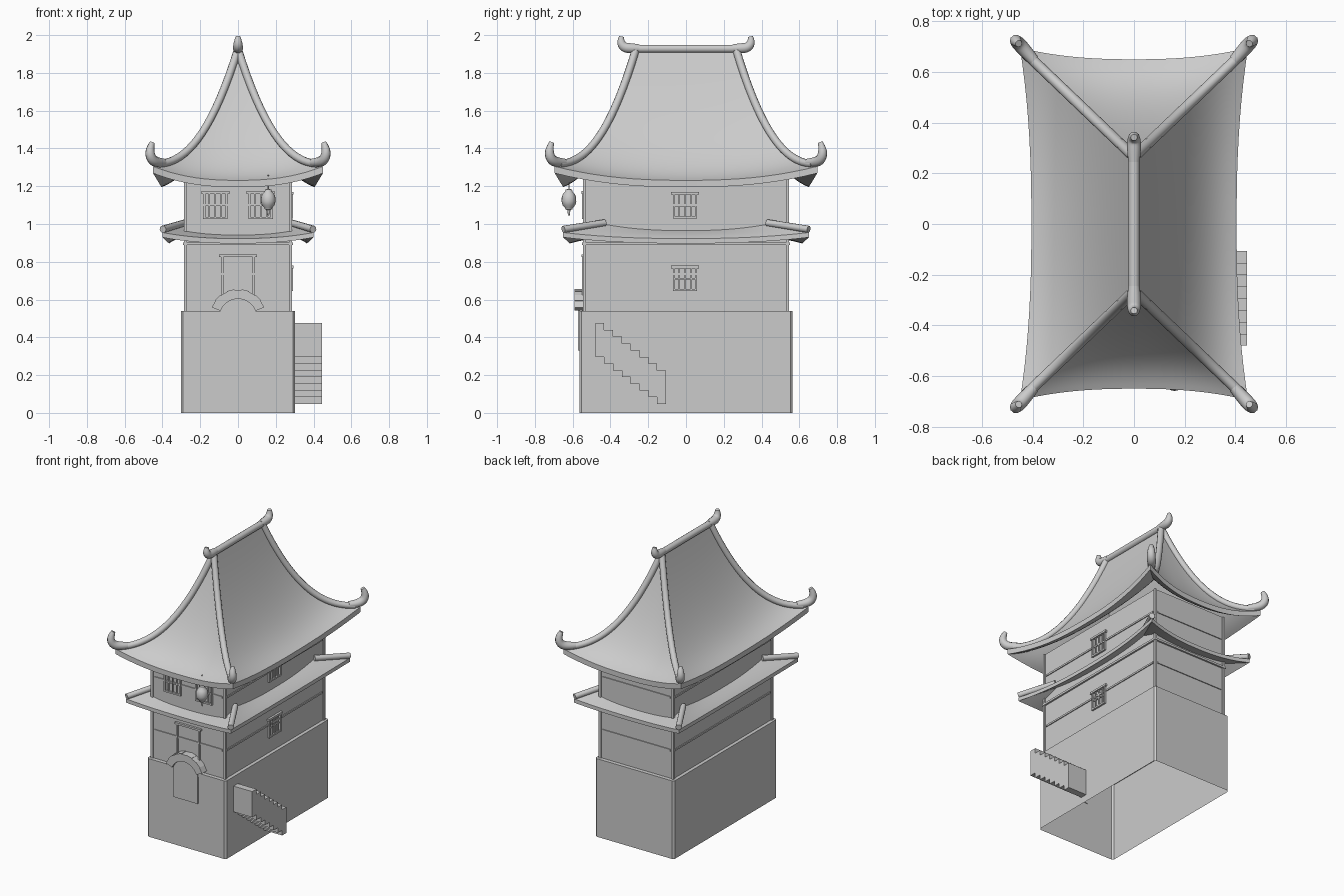
import bpy, bmesh, math
from mathutils import Vector

if "Cube" in bpy.data.objects:
    bpy.data.objects.remove(bpy.data.objects["Cube"])


def finish(name, bm, angle=35):
    bmesh.ops.recalc_face_normals(bm, faces=bm.faces)
    me = bpy.data.meshes.new(name)
    bm.to_mesh(me)
    bm.free()
    for p in me.polygons:
        p.use_smooth = True
    me.set_sharp_from_angle(angle=math.radians(angle))
    ob = bpy.data.objects.new(name, me)
    bpy.context.collection.objects.link(ob)
    return ob


def add_box(bm, x0, x1, y0, y1, z0, z1):
    vs = bmesh.ops.create_cube(bm, size=1)['verts']
    for v in vs:
        v.co = Vector((x0 + (v.co.x + .5) * (x1 - x0), y0 + (v.co.y + .5) * (y1 - y0),
                       z0 + (v.co.z + .5) * (z1 - z0)))


def boxes(name, items):
    bm = bmesh.new()
    for b in items:
        add_box(bm, *b)
    return finish(name, bm)


def tube(name, pts, radii, nurbs=False):
    cu = bpy.data.curves.new(name, 'CURVE')
    cu.dimensions = '3D'
    cu.bevel_depth = 1
    cu.bevel_resolution = 3
    cu.use_fill_caps = True
    sp = cu.splines.new('NURBS' if nurbs else 'POLY')
    sp.points.add(len(pts) - 1)
    for p, co, r in zip(sp.points, pts, radii):
        p.co = (*co, 1)
        p.radius = r
    if nurbs:
        sp.order_u = 3
        sp.use_endpoint_u = True
        sp.resolution_u = 4
    sp.use_smooth = True
    ob = bpy.data.objects.new(name, cu)
    bpy.context.collection.objects.link(ob)
    return ob


def hip_roof(name, hip, sag, inset, thick, rows, n=20):
    """Sweeps rings from the inner edge to the eave and back underneath."""
    bm = bmesh.new()
    signs = [(-1, -1), (1, -1), (1, 1), (-1, 1)]
    ts = [i / rows for i in range(rows + 1)]
    rings = []
    for t, dz in [(t, 0) for t in ts] + [(t, -thick) for t in reversed(ts)]:
        x, y, z = hip(t)
        ring = []
        for k in range(4):
            a, b = signs[k], signs[(k + 1) % 4]
            for i in range(n):
                u = i / n
                w = 1 - abs(2 * u - 1) ** 2.4          # 1 mid-side, 0 at the corner
                push = inset * t * t * w
                px = (a[0] + (b[0] - a[0]) * u) * x
                py = (a[1] + (b[1] - a[1]) * u) * y
                if k % 2 == 0:
                    py -= a[1] * push
                else:
                    px -= a[0] * push
                ring.append(bm.verts.new((px, py, z + dz - sag(t) * w)))
        rings.append(ring)
    m = 4 * n
    for r0, r1 in zip(rings, rings[1:]):
        for i in range(m):
            j = (i + 1) % m
            bm.faces.new((r0[i], r1[i], r1[j], r0[j]))
    bmesh.ops.remove_doubles(bm, verts=bm.verts, dist=1e-4)
    return finish(name, bm, 40)


# stone base, chamfered corners, open underneath
bm = bmesh.new()
add_box(bm, -.302, .302, -.565, .565, 0, .54)
up = [e for e in bm.edges if abs(e.verts[0].co.z - e.verts[1].co.z) > .1]
bmesh.ops.bevel(bm, geom=up, offset=.012, segments=1, affect='EDGES')
bmesh.ops.delete(bm, geom=[f for f in bm.faces if f.normal.z < -.9 or
                           all(v.co.z < .01 for v in f.verts)], context='FACES')
finish("stone_base", bm)

# two storeys: walls, corner posts and rails
WX, WY = .278, .538
for name, z0, z1, zr in (("lower", .54, .93, .735), ("upper", .92, 1.26, 1.10)):
    boxes(name + "_walls", [(-WX, WX, -WY, WY, z0, z1)])
    posts = []
    for sx in (-1, 1):
        for sy in (-1, 1):
            posts.append((sx * .278 - .008, sx * .278 + .008,
                          sy * .538 - .008, sy * .538 + .008, z0, z1))
    boxes(name + "_corner_posts", posts)
    rails = [(-.26, .26, -WY - .006, WY + .006, zr - .006, zr + .006),
             (-WX - .006, WX + .006, -.52, .52, zr - .006, zr + .006)]
    if name == "lower":
        rails.append((-.29, .29, -.55, .55, .888, .902))
    boxes(name + "_rails", rails)


# lattice windows, on the front and the right side
def window(name, c, z0, z1, front, half=.064):
    bars = [(-half, -half + .011, z0, z1, .012), (half - .011, half, z0, z1, .012),
            (-half, half, z0, z0 + .011, .012), (-half - .01, half + .01, z1 - .01, z1 + .004, .015),
            (-half, half, (z0 + z1) / 2 - .004, (z0 + z1) / 2 + .004, .008)]
    for i in range(3):
        u = (i - 1) * half * .5
        bars.append((u - .0035, u + .0035, z0, z1, .009))
    out = []
    for a, b, za, zb, d in bars:
        if front:
            out.append((c + a, c + b, -WY - d, -WY + .003, za, zb))
        else:
            out.append((WX - .003, WX + d, c + a, c + b, za, zb))
    boxes(name, out)


window("front_window_left", -.12, 1.026, 1.17, True)
window("front_window_right", .12, 1.026, 1.17, True)
window("side_window_upper", -.005, 1.03, 1.165, False)
window("side_window_lower", -.005, .645, .775, False)

# upper door frame
boxes("door_frame", [(-.09, -.078, -.55, -.535, .54, .835), (.078, .09, -.55, -.535, .54, .835),
                     (-.1, .1, -.553, -.535, .825, .838)])

# gate panel with rounded head, below a stone arch of wedge blocks
ZC = .504
outline = [(-.092, .33), (.092, .33)] + [(.1 * math.cos(a), ZC + .1 * math.sin(a))
           for a in [math.radians(24 + 132 * i / 12) for i in range(13)]]
bm = bmesh.new()
f = bm.faces.new([bm.verts.new((x, -.572, z)) for x, z in outline])
ex = bmesh.ops.extrude_face_region(bm, geom=[f])['geom']
bmesh.ops.translate(bm, vec=(0, .012, 0), verts=[v for v in ex if isinstance(v, bmesh.types.BMVert)])
finish("gate_panel", bm)

bm = bmesh.new()
N = 9
for i in range(N):
    angs = [math.radians(21.6 + 136.8 * (i + d) / N) for d in (.0, 1)]
    r1 = .152 if i % 2 else .149
    quad = [(r, a) for r, a in ((.1, angs[0]), (r1, angs[0]), (r1, angs[1]), (.1, angs[1]))]
    fr, bk = [[bm.verts.new((r * math.cos(a), y, ZC + r * math.sin(a))) for r, a in quad]
              for y in (-.59, -.535)]
    bm.faces.new(fr)
    bm.faces.new(bk[::-1])
    for k in range(4):
        bm.faces.new((fr[k], bk[k], bk[(k + 1) % 4], fr[(k + 1) % 4]))
finish("gate_arch", bm)

# stairs on the right side
bm = bmesh.new()
steps, dy, dz = 8, .0467, .0357
top, low = [], []
for i in range(steps):
    y, z = -.48 + i * dy, .475 - i * dz
    top += [(y, z), (y + dy, z)]
    low += [(y, z - .178), (y + dy, z - .178)]
f = bm.faces.new([bm.verts.new((.3, y, z)) for y, z in top + low[::-1]])
ex = bmesh.ops.extrude_face_region(bm, geom=[f])['geom']
bmesh.ops.translate(bm, vec=(.145, 0, 0), verts=[v for v in ex if isinstance(v, bmesh.types.BMVert)])
finish("side_stairs", bm)


# roofs
def upper_hip(t):
    return .45 * t, .265 + .43 * t, 1.305 + .61 * (1 - t) ** 2.37


def lower_hip(t):
    return .27 + .13 * t, .41 + .24 * t, 1.0 - .045 * t


hip_roof("upper_roof", upper_hip, lambda t: .074 * t * t, .045, .036, 18)
hip_roof("lower_roof", lower_hip, lambda t: .032, .035, .026, 4)

# hip ridges and curled corner horns
for sx in (-1, 1):
    for sy in (-1, 1):
        tag = ("left" if sx < 0 else "right") + ("_front" if sy < 0 else "_back")
        pts = []
        for i in range(19):
            x, y, z = upper_hip(i / 19)
            pts.append((sx * x, sy * y, z + .012))
        tube("upper_hip_ridge_" + tag, pts, [.021] * len(pts))
        horn = [(.395, .645, 1.325), (.435, .69, 1.325), (.463, .72, 1.35),
                (.468, .725, 1.395), (.455, .712, 1.43)]
        tube("corner_horn_" + tag, [(sx * x, sy * y, z) for x, y, z in horn],
             [.022, .028, .027, .023, .014], True)
        tube("lower_hip_ridge_" + tag, [(sx * .398, sy * .65, .972), (sx * .28, sy * .43, 1.006)],
             [.019, .019])

# main ridge and its horns
tube("main_ridge", [(0, -.27, 1.928), (0, .27, 1.928)], [.022, .022])
for sy in (-1, 1):
    horn = [(0, .245, 1.93), (0, .29, 1.93), (0, .33, 1.935), (0, .347, 1.965), (0, .342, 1.993)]
    tube("ridge_horn_" + ("front" if sy < 0 else "back"), [(x, sy * y, z) for x, y, z in horn],
         [.022, .028, .027, .022, .013], True)

# hanging lantern, turned from a profile
profile = [(.003, 1.26), (.003, 1.185), (.017, 1.183), (.019, 1.172), (.031, 1.16), (.038, 1.14),
           (.039, 1.12), (.034, 1.1), (.021, 1.086), (.018, 1.078), (.008, 1.074), (.005, 1.045)]
bm = bmesh.new()
vs = [bm.verts.new((.16 + r, -.62, z)) for r, z in profile]
es = [bm.edges.new(p) for p in zip(vs, vs[1:])]
bmesh.ops.spin(bm, geom=vs + es, cent=(.16, -.62, 0), axis=(0, 0, 1),
               angle=math.tau, steps=16)
bmesh.ops.remove_doubles(bm, verts=bm.verts, dist=1e-5)
finish("hanging_lantern", bm, 45)
